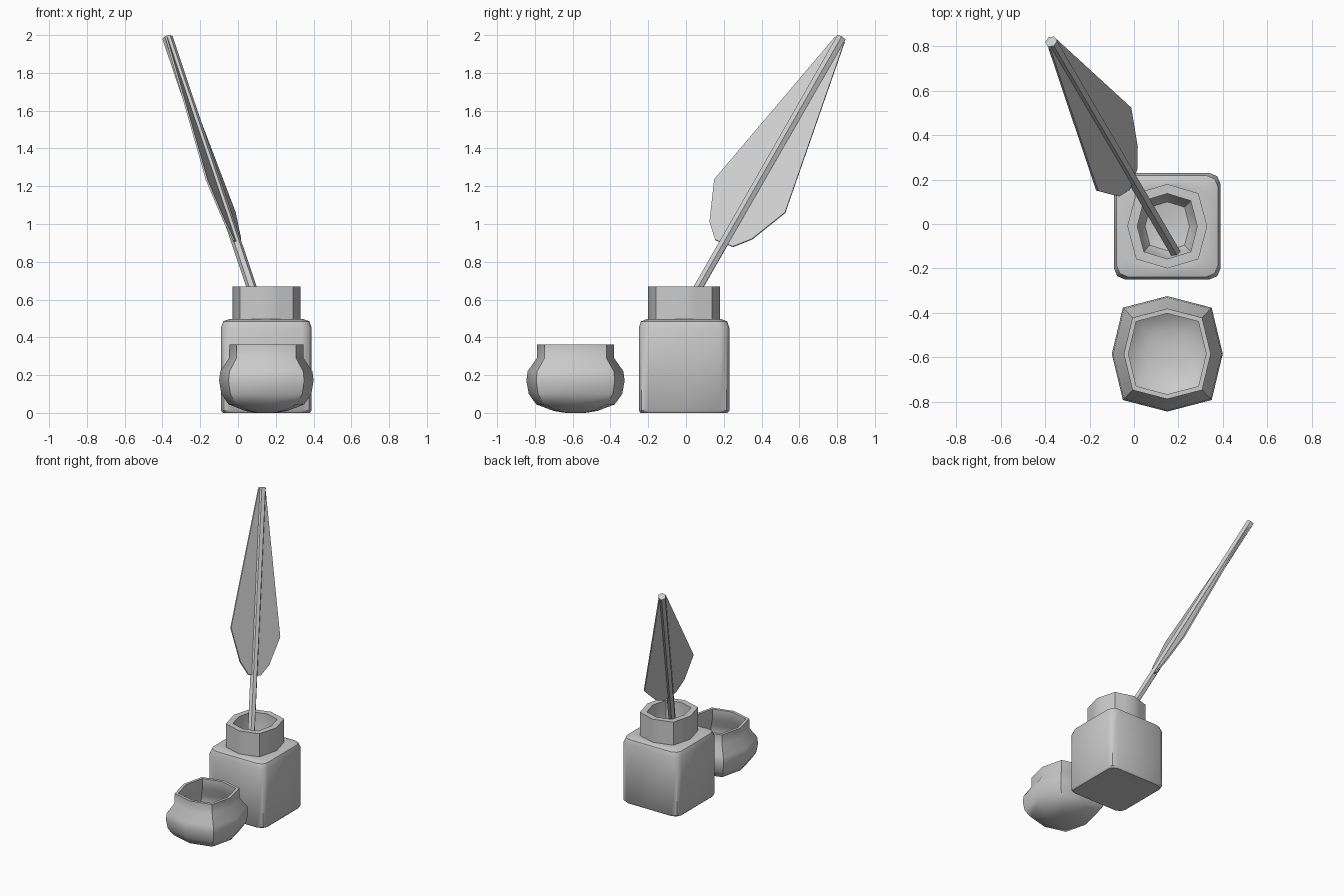
import bpy, bmesh, math
from mathutils import Vector

if "Cube" in bpy.data.objects:
    bpy.data.objects.remove(bpy.data.objects["Cube"])


def finish(bm, name, angle=40):
    bmesh.ops.recalc_face_normals(bm, faces=bm.faces)
    mesh = bpy.data.meshes.new(name)
    bm.to_mesh(mesh)
    bm.free()
    obj = bpy.data.objects.new(name, mesh)
    bpy.context.collection.objects.link(obj)
    bpy.ops.object.select_all(action='DESELECT')
    obj.select_set(True)
    bpy.context.view_layer.objects.active = obj
    bpy.ops.object.shade_smooth_by_angle(angle=math.radians(angle))
    return obj


def octagon(rx, ry, k=0.8):
    """Squarish octagon: corners on the axes and at k * radius on the diagonals."""
    q = [(1, 0), (k, k), (0, 1), (-k, k), (-1, 0), (-k, -k), (0, -1), (k, -k)]
    return [(x * rx, y * ry) for x, y in q]


def octagon16(rx, ry, k=0.78):
    """The same octagon with edge midpoints, to match the 16-point square."""
    p = octagon(rx, ry, k)
    out = []
    for i, a in enumerate(p):
        b = p[(i + 1) % 8]
        out += [a, ((a[0] + b[0]) / 2, (a[1] + b[1]) / 2)]
    return out


def rounded_square(h, c):
    """16 points: side middles plus three points per rounded corner."""
    m = h - c * 0.3
    quarter = [(h, 0), (h, h - c), (m, m), (h - c, h)]
    out = []
    for _ in range(4):
        out += quarter
        quarter = [(-y, x) for x, y in quarter]
    return out


def loft(name, centre, rings, angle=40):
    """Skin (z, outline) rings and close both ends."""
    bm = bmesh.new()
    cx, cy = centre
    loops = [[bm.verts.new((cx + x, cy + y, z)) for x, y in pts] for z, pts in rings]
    n = len(loops[0])
    for a, b in zip(loops, loops[1:]):
        for i in range(n):
            j = (i + 1) % n
            bm.faces.new((a[i], a[j], b[j], b[i]))
    bm.faces.new(loops[0])
    bm.faces.new(loops[-1])
    return finish(bm, name, angle)


# Ink bottle: rounded square body, octagonal neck and hollow inside
loft("ink_bottle", (0.15, -0.01), [
    (0.0, rounded_square(0.23, 0.05)),
    (0.012, rounded_square(0.24, 0.05)),
    (0.45, rounded_square(0.24, 0.05)),
    (0.485, rounded_square(0.228, 0.05)),
    (0.497, rounded_square(0.195, 0.05)),
    (0.495, octagon16(0.18, 0.19)),
    (0.67, octagon16(0.18, 0.19)),
    (0.67, octagon16(0.135, 0.147)),
    (0.36, octagon16(0.135, 0.147)),
    (0.31, octagon16(0.10, 0.11)),
    (0.30, octagon16(0.04, 0.04))])

# Small open pot: (z, radius) up the outside and back down the inside
pot = [(0.0, 0.05), (0.01, 0.11), (0.045, 0.20), (0.10, 0.238), (0.17, 0.25),
       (0.22, 0.244), (0.29, 0.197), (0.363, 0.196),
       (0.363, 0.175), (0.285, 0.175), (0.215, 0.22), (0.16, 0.226),
       (0.11, 0.215), (0.065, 0.18), (0.035, 0.10), (0.028, 0.04)]
loft("small_pot", (0.15, -0.585),
     [(z, octagon(r, r * 1.04)) for z, r in pot], 50)

# Quill shaft: six-sided rod leaning back and left
base, tip = Vector((0.19, -0.135, 0.315)), Vector((-0.373, 0.822, 1.986))
axis = tip - base
bm = bmesh.new()
bmesh.ops.create_cone(bm, cap_ends=True, segments=6, radius1=0.026, radius2=0.028,
                      depth=axis.length)
bmesh.ops.transform(bm, matrix=axis.to_track_quat('Z', 'Y').to_matrix().to_4x4(),
                    verts=bm.verts)
bmesh.ops.translate(bm, vec=(base + tip) / 2, verts=bm.verts)
finish(bm, "quill_shaft")

# Feather vane: thin plate through the shaft, outlined in the side view (y, z)
outline = [(0.79, 1.99), (0.15, 1.235), (0.125, 1.01), (0.155, 0.915), (0.25, 0.88),
           (0.35, 0.92), (0.525, 1.06), (0.84, 1.965)]
side = axis.cross(Vector((0.19, 1, 0))).normalized() * 0.005
bm = bmesh.new()
sheets = []
for s in (-1, 1):
    loop = []
    for y, z in outline:
        on_shaft = base + axis * ((z - base.z) / axis.z)
        x = on_shaft.x + 0.19 * (y - on_shaft.y)
        loop.append(bm.verts.new(Vector((x, y, z)) + side * s))
    bm.faces.new(loop)
    sheets.append(loop)
a, b = sheets
for i in range(len(a)):
    j = (i + 1) % len(a)
    bm.faces.new((a[i], a[j], b[j], b[i]))
finish(bm, "feather_vane", 30)
